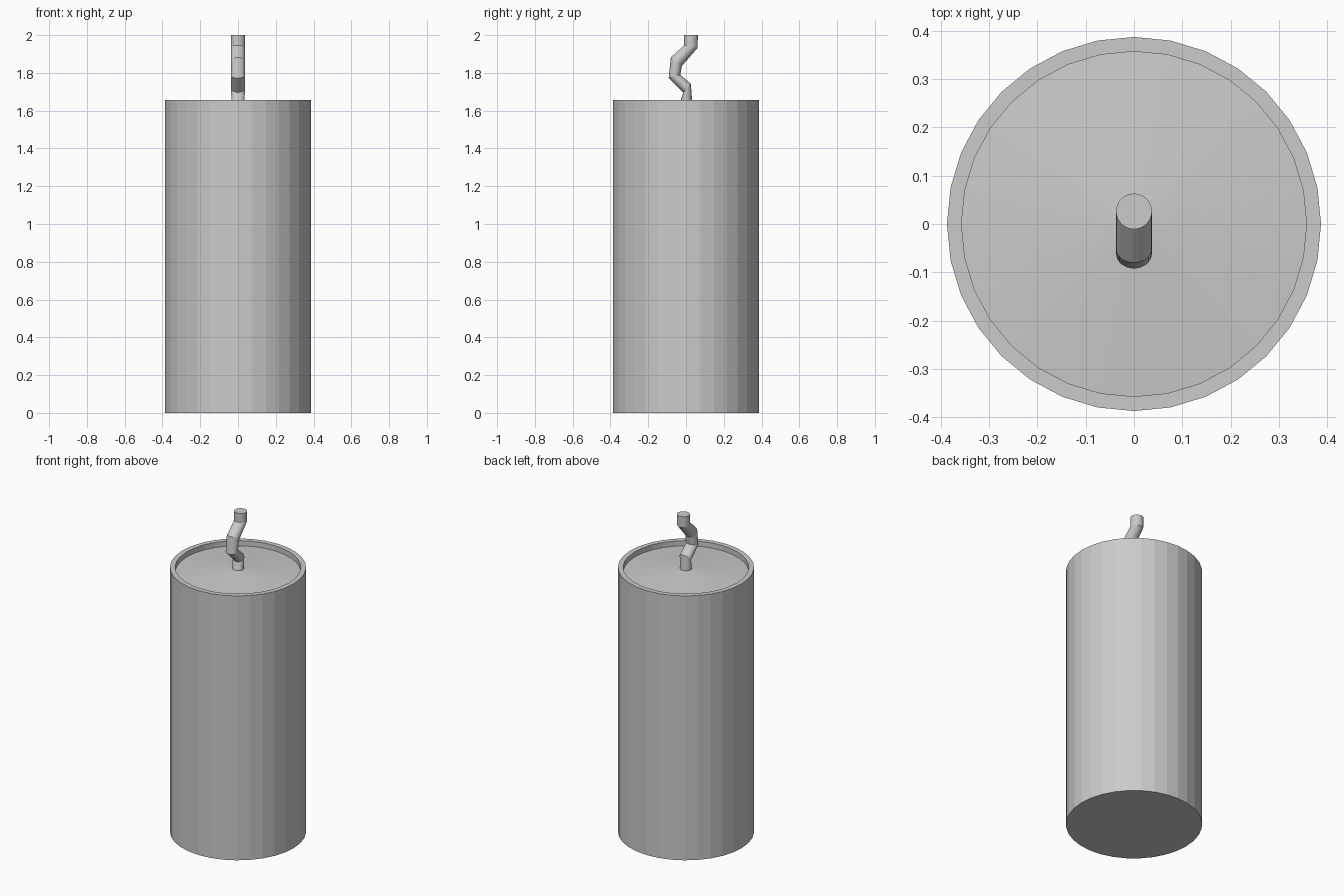
import bpy, bmesh
from math import cos, sin, tau

if "Cube" in bpy.data.objects:
    bpy.data.objects.remove(bpy.data.objects["Cube"])

SIDES = 32


def skin_rings(name, rings):
    """Bridge a stack of equal-sized rings and cap both ends."""
    bm = bmesh.new()
    loops = [[bm.verts.new(p) for p in ring] for ring in rings]
    for a, b in zip(loops, loops[1:]):
        for i in range(SIDES):
            j = (i + 1) % SIDES
            bm.faces.new((a[i], a[j], b[j], b[i]))
    bm.faces.new(loops[0][::-1])
    bm.faces.new(loops[-1])
    bmesh.ops.recalc_face_normals(bm, faces=bm.faces)
    mesh = bpy.data.meshes.new(name)
    bm.to_mesh(mesh)
    bm.free()
    obj = bpy.data.objects.new(name, mesh)
    bpy.context.collection.objects.link(obj)
    return obj


def ring(back, front, rx):
    """Ellipse spanning two (y, z) points, with half-width rx along x."""
    cy, cz = (back[0] + front[0]) / 2, (back[1] + front[1]) / 2
    hy, hz = (back[0] - front[0]) / 2, (back[1] - front[1]) / 2
    angles = [tau * i / SIDES for i in range(SIDES)]
    return [(rx * cos(t), cy + hy * sin(t), cz + hz * sin(t)) for t in angles]


# Wax body: outer wall, rim, recessed top rising slightly to the wick
profile = [(0.387, 0), (0.387, 1.657), (0.357, 1.657), (0.357, 1.625), (0.03, 1.65)]
skin_rings("wax_body", [ring((r, z), (-r, z), r) for r, z in profile])

# Bent wick: (y, z) of both silhouette edges at each bend
bends = [
    ((0.033, 1.64), (-0.033, 1.64)),
    ((0.026, 1.742), (-0.014, 1.697)),
    ((-0.03, 1.79), (-0.092, 1.773)),
    ((-0.022, 1.836), (-0.08, 1.882)),
    ((0.061, 1.932), (-0.011, 1.945)),
    ((0.063, 2.0), (-0.011, 2.0)),
]
wick = skin_rings("wick", [ring(b, f, 0.037 if i else 0.034) for i, (b, f) in enumerate(bends)])
